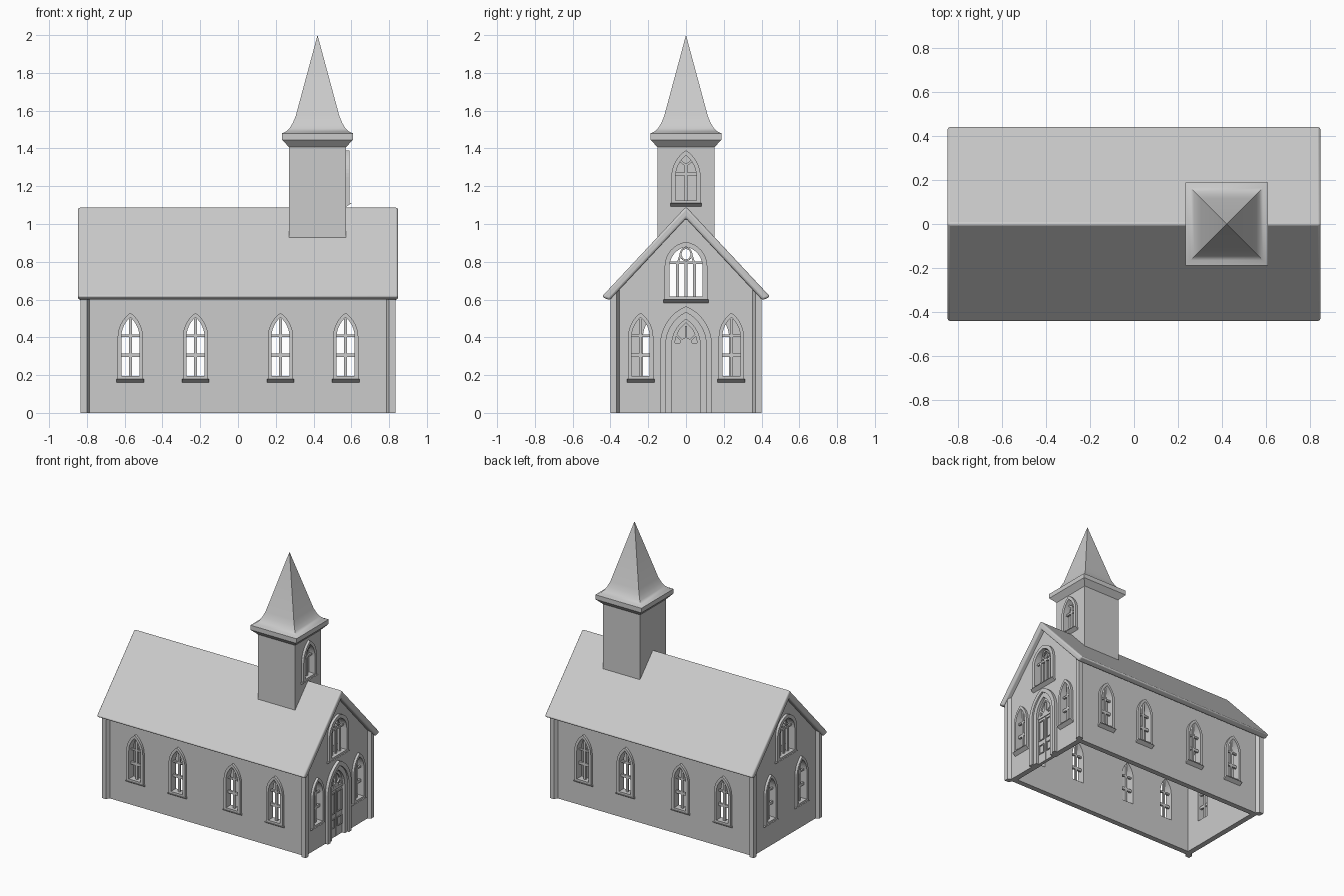
import bpy, bmesh
from math import pi, sqrt, cos, sin, atan2
from mathutils import Matrix, Vector

if "Cube" in bpy.data.objects:
    bpy.data.objects.remove(bpy.data.objects["Cube"])

GREY = (0.6, 0.6, 0.6, 1)
stone = bpy.data.materials.new("plain_grey")
stone.use_nodes = True
stone.diffuse_color = GREY
stone.node_tree.nodes["Principled BSDF"].inputs["Base Color"].default_value = GREY

# Main sizes
WALL_X, WALL_Y, THICK = 0.81, 0.375, 0.04
POST_X, POST_Y = 0.833, 0.4
SLOPE, ROOF_IN, ROOF_OUT = 1.07, 1.03, 1.092
TOWER_X, TOWER_HALF = 0.421, 0.152
FRONT, RIGHT, BACK, LEFT = 0, pi / 2, pi, -pi / 2


def under(y):
    return ROOF_IN - SLOPE * abs(y)


def place(angle, dist=0, u=0):
    """Put a shape drawn as (across, up, outward) on a wall facing the angle."""
    return (Matrix.Rotation(angle, 4, 'Z') @ Matrix.Translation((u, -dist, 0))
            @ Matrix.Rotation(pi / 2, 4, 'X'))


def rect(u0, u1, v0, v1):
    return [(u0, v0), (u1, v0), (u1, v1), (u0, v1)]


def arch(half, base, spring, rise, inset=0, steps=8):
    """Pointed arch outline, from lower left over the top to lower right."""
    c = (half * half - rise * rise) / (2 * half)
    r = half - c - inset
    top = atan2(sqrt(r * r - c * c), -c)
    side = [(c + r * cos(top * i / steps), spring + r * sin(top * i / steps))
            for i in range(steps + 1)]
    left = [(-u, v) for u, v in side]
    return [(left[0][0], base)] + left + side[-2::-1] + [(side[0][0], base)]


def panel(bm, loops, w0, w1):
    """Flat plate from an outline and optional holes, extruded outward."""
    rings = [[bm.verts.new((u, v, w0)) for u, v in loop] for loop in loops]
    if len(rings) == 1:
        faces = [bm.faces.new(rings[0])]
    else:
        edges = [bm.edges.new((r[i - 1], r[i])) for r in rings for i in range(len(r))]
        fill = bmesh.ops.triangle_fill(bm, edges=edges, use_beauty=True, normal=(0, 0, 1))
        faces = [g for g in fill["geom"] if isinstance(g, bmesh.types.BMFace)]
    new = bmesh.ops.extrude_face_region(bm, geom=faces)["geom"]
    verts = [g for g in new if isinstance(g, bmesh.types.BMVert)]
    bmesh.ops.translate(bm, verts=verts, vec=(0, 0, w1 - w0))


def bar(bm, p, q, width, w0=-0.022, w1=-0.006):
    p, q = Vector(p), Vector(q)
    d = (q - p).normalized() * width / 2
    n = Vector((-d.y, d.x))
    panel(bm, [[p + n, p - n, q - n, q + n]], w0, w1)


def sill(bm, half, v0, v1):
    """Ledge with a sloping underside."""
    a, b = [[bm.verts.new((u, v, w)) for v, w in ((v0, 0), (v1, 0.028), (v1, 0))]
            for u in (-half, half)]
    bm.faces.new(a)
    bm.faces.new(b)
    for i in range(3):
        bm.faces.new((a[i - 1], a[i], b[i], b[i - 1]))


def finish(bm, name):
    bmesh.ops.recalc_face_normals(bm, faces=bm.faces[:])
    mesh = bpy.data.meshes.new(name)
    bm.to_mesh(mesh)
    bm.free()
    mesh.materials.append(stone)
    return mesh


def add(name, mesh, matrix=Matrix()):
    ob = bpy.data.objects.new(name, mesh)
    ob.matrix_world = matrix
    bpy.context.scene.collection.objects.link(ob)
    return ob


def smooth(ob):
    bpy.ops.object.select_all(action='DESELECT')
    ob.select_set(True)
    bpy.context.view_layer.objects.active = ob
    bpy.ops.object.shade_smooth_by_angle(angle=0.6)


def plate(name, loops, w0, w1, matrix):
    bm = bmesh.new()
    panel(bm, loops, w0, w1)
    return add(name, finish(bm, name), matrix)


# Arch sizes: half width, base, spring height, rise
SMALL = (0.067, 0.18, 0.4, 0.13)
GABLE = (0.113, 0.6, 0.775, 0.13)
BELFRY = (0.077, 1.11, 1.25, 0.14)
DOOR = (0.137, 0, 0.36, 0.205)


def opening(kind, inset, lift=0.015):
    half, base, spring, rise = kind
    return arch(half, base + lift, spring, rise, inset)


def shifted(loop, u):
    return [(x + u, v) for x, v in loop]


def window(name, kind, inset, bars):
    bm = bmesh.new()
    panel(bm, [opening(kind, 0, 0), opening(kind, inset)], 0, 0.018)
    sill(bm, kind[0] + 0.005, kind[1] - 0.018, kind[1])
    for i, (p, q, width) in enumerate(bars):
        bar(bm, p, q, width, -0.022 + i * 0.0004, -0.006 - i * 0.0004)
    return finish(bm, name)


# Window meshes
small_window = window("small_window", SMALL, 0.019, [
    ((0, 0.18), (0, 0.52), 0.016),
    ((-0.06, 0.305), (0.06, 0.305), 0.02),
    ((-0.06, 0.408), (0.06, 0.408), 0.012)])
ring = [(0.03 * cos(i * pi / 4), 0.84 + 0.034 * sin(i * pi / 4)) for i in range(9)]
gable_window = window("gable_window", GABLE, 0.026, [
    ((u, 0.6), (u, 0.8), 0.015) for u in (-0.045, 0, 0.045)] + [
    ((-0.1, 0.795), (0.1, 0.795), 0.013)] + [
    (ring[i], ring[i + 1], 0.01) for i in range(8)] + [
    ((s * 0.045, 0.79), (s * 0.028, 0.84), 0.01) for s in (-1, 1)])
belfry_window = window("tower_window", BELFRY, 0.022, [
    ((0, 1.11), (0, 1.32), 0.016),
    ((-0.07, 1.265), (0.07, 1.265), 0.014),
    ((0, 1.31), (-0.045, 1.345), 0.012),
    ((0, 1.31), (0.045, 1.345), 0.012)])

# Long walls with four windows each
SIDE_U = (-0.57, -0.225, 0.225, 0.57)
small_hole = opening(SMALL, 0.019)
for side, angle in (("front", FRONT), ("back", BACK)):
    outline = rect(-WALL_X + 0.002, WALL_X - 0.002, 0, under(WALL_Y) + 0.015)
    plate(side + "_wall", [outline] + [shifted(small_hole, u) for u in SIDE_U],
          -THICK, 0, place(angle, WALL_Y))
    for u in SIDE_U:
        add(side + "_window", small_window, place(angle, WALL_Y, u))

# Gable end walls, the right one with a doorway
door_hole = arch(*DOOR, 0.062)
for side, angle, gap, notch in (("right", RIGHT, 0.24, door_hole), ("left", LEFT, 0.18, [])):
    w = WALL_Y - 0.003
    outline = [(-w, 0)] + notch + [(w, 0), (w, under(w) + 0.02),
                                   (0, under(0) + 0.02), (-w, under(w) + 0.02)]
    holes = [shifted(small_hole, u) for u in (-gap, gap)] + [opening(GABLE, 0.026)]
    plate(side + "_gable_wall", [outline] + holes, -THICK, 0, place(angle, WALL_X))
    for u in (-gap, gap):
        add(side + "_window", small_window, place(angle, WALL_X, u))
    add(side + "_gable_window", gable_window, place(angle, WALL_X))

# Door frame in two steps, then the door leaves and fan light
at_door = place(RIGHT, WALL_X)
for name, a, b, depth in (("outer_door_frame", 0, 0.03, 0.022), ("inner_door_frame", 0.03, 0.062, 0.01)):
    plate(name, [arch(*DOOR, a) + arch(*DOOR, b)[::-1]], -0.01, depth, at_door)
bm = bmesh.new()
panel(bm, [arch(*DOOR, 0.06)], -0.035, -0.02)
panel(bm, [rect(-0.075, 0.075, 0, 0.36)], -0.02, -0.012)
for s in (-1, 1):
    for v0, v1 in ((0.07, 0.14), (0.175, 0.33)):
        mid = s * 0.042
        panel(bm, [rect(mid - 0.028, mid + 0.028, v0, v1),
                   rect(mid - 0.021, mid + 0.021, v0 + 0.007, v1 - 0.007)], -0.012, -0.006)
bar(bm, (0, 0), (0, 0.345), 0.006, -0.012, -0.009)
bar(bm, (-0.075, 0.36), (0.075, 0.36), 0.02, -0.02, -0.006)
for a in (pi / 4, pi / 2, 3 * pi / 4):
    bar(bm, (0, 0.36), (0.1 * cos(a), 0.36 + 0.1 * sin(a)), 0.012, -0.02, -0.008)
panel(bm, [[(0.032 * cos(i * pi / 8), 0.365 + 0.032 * sin(i * pi / 8)) for i in range(9)]],
      -0.02, -0.007)
panel(bm, [arch(*DOOR, 0.06)[1:-1], arch(*DOOR, 0.078)[1:-1]], -0.02, -0.009)
add("door", finish(bm, "door"), at_door)

# Corner posts with chamfered inner edges, cut to the roof slope
POST = [(0, 0), (0.033, 0), (0.048, 0.025), (0.048, 0.048), (0.025, 0.048), (0, 0.033)]
for sx in (-1, 1):
    for sy in (-1, 1):
        bm = bmesh.new()
        xy = [(sx * (POST_X - a), sy * (POST_Y - b)) for a, b in POST]
        low = [bm.verts.new((x, y, 0)) for x, y in xy]
        high = [bm.verts.new((x, y, under(y) + 0.02)) for x, y in xy]
        bm.faces.new(low)
        bm.faces.new(high)
        for i in range(len(xy)):
            bm.faces.new((low[i - 1], low[i], high[i], high[i - 1]))
        add("corner_post", finish(bm, "corner_post"))

# Roof slab with rounded edges
half_roof = [(0.405, under(0.405)), (0.446, ROOF_OUT - SLOPE * 0.446)]
profile = [(0, ROOF_IN)] + half_roof + [(0, ROOF_OUT)] + [(-u, v) for u, v in half_roof[::-1]]
roof = plate("roof", [profile], -0.848, 0.848, place(RIGHT))
bevel = roof.modifiers.new("rounded_edges", 'BEVEL')
bevel.width, bevel.segments, bevel.limit_method = 0.012, 3, 'ANGLE'
smooth(roof)

# Tower sitting astride the ridge, its right face pierced by a window
T = TOWER_HALF
shape = [(-T, 0.9), (0, 1.05), (T, 0.9), (T, 1.42), (-T, 1.42)]
face_x = TOWER_X + T
plate("tower", [shape], -2 * T, -0.03, place(RIGHT, face_x))
plate("tower_face", [shape, opening(BELFRY, 0.022)], -0.03, 0, place(RIGHT, face_x))
add("tower_window", belfry_window, place(RIGHT, face_x))

# Flared spire lofted from square rings
SPIRE = [(0.152, 1.408), (0.188, 1.446), (0.188, 1.48), (0.165, 1.49),
         (0.147, 1.508), (0.131, 1.535), (0.116, 1.57)]
bm = bmesh.new()
rings = [[bm.verts.new((sx * h, sy * h, z)) for sx, sy in ((-1, -1), (1, -1), (1, 1), (-1, 1))]
         for h, z in SPIRE]
tip = bm.verts.new((0, 0, 2))
bm.faces.new(rings[0])
for i in range(4):
    for a, b in zip(rings, rings[1:]):
        bm.faces.new((a[i - 1], a[i], b[i], b[i - 1]))
    bm.faces.new((rings[-1][i - 1], rings[-1][i], tip))
smooth(add("spire", finish(bm, "spire"), Matrix.Translation((TOWER_X, 0, 0))))
